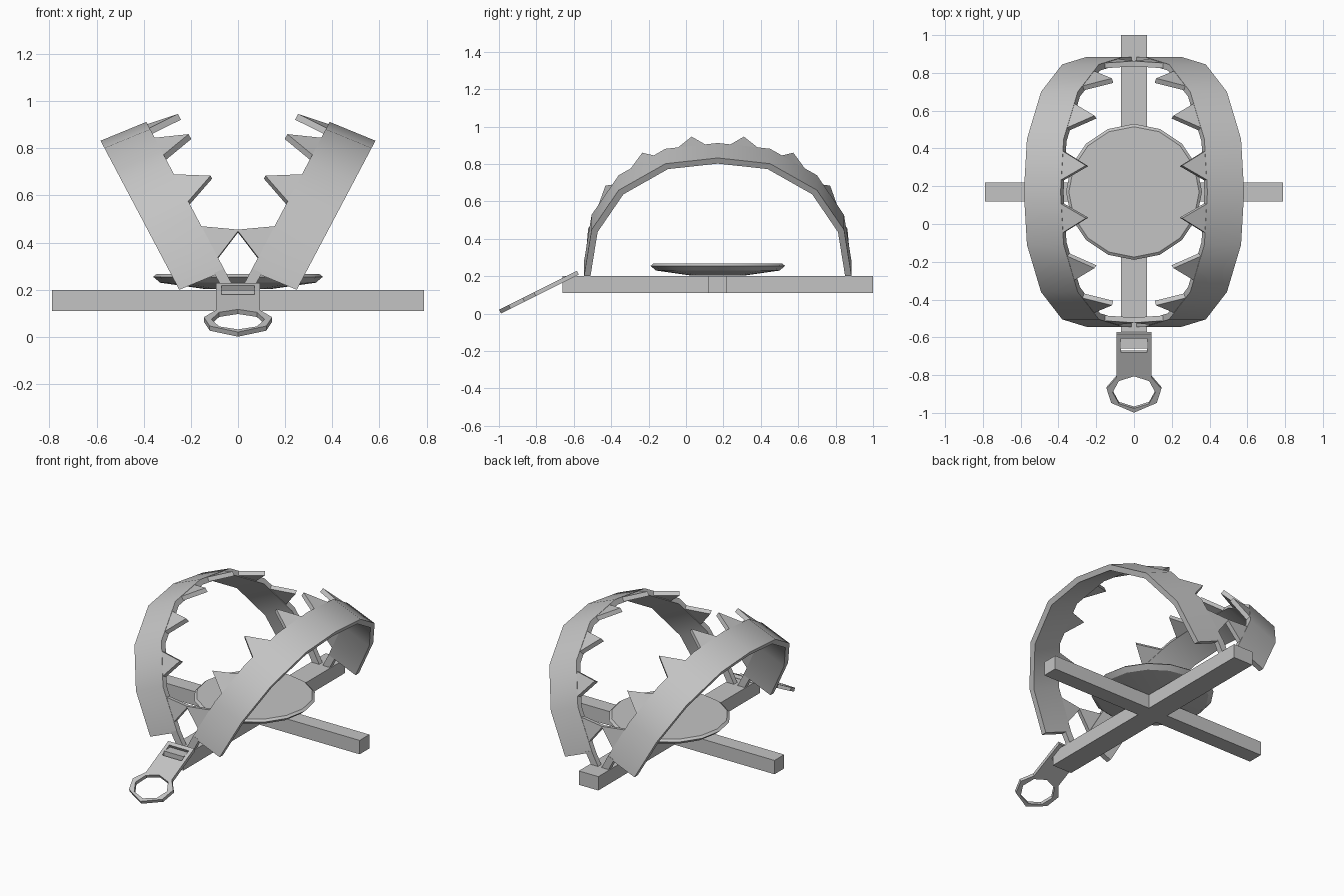
import bpy, bmesh, math
from mathutils import Vector

if "Cube" in bpy.data.objects:
    bpy.data.objects.remove(bpy.data.objects["Cube"])

steel = bpy.data.materials.new("grey steel")
steel.diffuse_color = (0.55, 0.55, 0.55, 1)
steel.use_nodes = True
steel.node_tree.nodes["Principled BSDF"].inputs["Base Color"].default_value = steel.diffuse_color
MID_Y = 0.17                      # centre of the trap along y


def finish(bm, name, smooth=None):
    bmesh.ops.recalc_face_normals(bm, faces=bm.faces)
    me = bpy.data.meshes.new(name)
    bm.to_mesh(me)
    bm.free()
    ob = bpy.data.objects.new(name, me)
    bpy.context.collection.objects.link(ob)
    me.materials.append(steel)
    if smooth:
        bpy.ops.object.select_all(action='DESELECT')
        ob.select_set(True)
        bpy.context.view_layer.objects.active = ob
        bpy.ops.object.shade_smooth_by_angle(angle=math.radians(smooth))
    return ob


def prism(bm, side_a, side_b):
    """Solid between two matching polygons."""
    a = [bm.verts.new(p) for p in side_a]
    b = [bm.verts.new(p) for p in side_b]
    bm.faces.new(a)
    bm.faces.new(b[::-1])
    for i in range(len(a)):
        j = (i + 1) % len(a)
        bm.faces.new((a[i], b[i], b[j], a[j]))


# crossed base bars
w, c = 0.07, 0.05
y0, y1 = MID_Y - c, MID_Y + c
cross = [(-w, -0.66), (w, -0.66), (w, y0), (0.79, y0), (0.79, y1), (w, y1),
         (w, 1.0), (-w, 1.0), (-w, y1), (-0.79, y1), (-0.79, y0), (-w, y0)]
bm = bmesh.new()
prism(bm, [(x, y, 0.11) for x, y in cross], [(x, y, 0.20) for x, y in cross])
finish(bm, "base_cross")

# round trigger plate, dished underneath
bm = bmesh.new()
N = 16
rings = []
for r, z in [(0.345, 0.267), (0.36, 0.255), (0.33, 0.23), (0.14, 0.203)]:
    rings.append([bm.verts.new((r * math.cos(2 * math.pi * i / N),
                                MID_Y + r * math.sin(2 * math.pi * i / N), z))
                  for i in range(N)])
bm.faces.new(rings[0])
bm.faces.new(rings[-1])
for a, b in zip(rings, rings[1:]):
    for i in range(N):
        j = (i + 1) % N
        bm.faces.new((a[i], a[j], b[j], b[i]))
finish(bm, "trigger_plate", 30)

# jaw arc in its tilted plane: (offset along y, distance up the tilt)
half = [(-0.715, 0), (-0.675, 0.28), (-0.53, 0.52), (-0.28, 0.68), (0, 0.715)]
arc = half + [(-y, s) for y, s in half[-2::-1]]
inner_arc = [(y * 0.952, s * 0.952) for y, s in arc]
WIDTH, THICK = 0.21, 0.034


def make_jaw(side, label):
    def P(y, s, w):
        return Vector((side * (0.055 + 0.467 * s + 0.925 * w),
                       MID_Y + y, 0.28 + 0.884 * s - 0.38 * w))

    # curved band
    bm = bmesh.new()
    loop = arc + inner_arc[::-1]
    n, k = len(loop), len(arc)
    a = [bm.verts.new(P(y, s, 0)) for y, s in loop]
    b = [bm.verts.new(P(y, s, WIDTH)) for y, s in loop]
    for i in range(n):
        j = (i + 1) % n
        bm.faces.new((a[i], a[j], b[j], b[i]))
    for v in (a, b):
        for i in range(k - 1):
            bm.faces.new((v[i], v[i + 1], v[n - 2 - i], v[n - 1 - i]))
    finish(bm, label + "_jaw_band", 40)

    # narrow hinge tabs running down into the base bar
    bm = bmesh.new()
    for e in (-1, 1):
        ys = (e * 0.715, e * 0.681)
        prism(bm, [P(ys[0], s, w) for s, w in [(-0.1, 0), (0.01, 0), (0.01, 0.045), (-0.1, 0.045)]],
                  [P(ys[1], s, w) for s, w in [(-0.1, 0), (0.01, 0), (0.01, 0.045), (-0.1, 0.045)]])
    finish(bm, label + "_jaw_hinges")

    # one triangular tooth on each arc segment
    bm = bmesh.new()
    for p, q in zip(arc, arc[1:]):
        p, q = Vector(p), Vector(q)
        t = (q - p).normalized()
        inward = Vector((t.y, -t.x))
        m = (p + q) / 2

        def tri(depth):
            c = m + inward * depth
            return [P(*(c - t * 0.08), 0.008), P(*(c + t * 0.08), 0.008), P(*c, -0.135)]
        prism(bm, tri(0.002), tri(THICK - 0.004))
    finish(bm, label + "_jaw_teeth")


make_jaw(1, "right")
make_jaw(-1, "left")

# sloping anchor tag with slot and ring
side = [(0.093, 0), (0.093, -0.257), (0.145, -0.324), (0.12, -0.408)]
outline = side + [(0, -0.465)] + [(-x, y) for x, y in side[::-1]]
slot = [(0.07, -0.025), (0.07, -0.108), (-0.07, -0.108), (-0.07, -0.025)]
hole = [(0.113 * math.sin(i * math.pi / 4), -0.345 + 0.095 * math.cos(i * math.pi / 4))
        for i in range(8)]
cu = bpy.data.curves.new("anchor_tag", 'CURVE')
cu.dimensions = '2D'
cu.fill_mode = 'BOTH'
cu.extrude = 0.011
for pts in (outline, slot, hole):
    sp = cu.splines.new('POLY')
    sp.points.add(len(pts) - 1)
    for pt, (x, y) in zip(sp.points, pts):
        pt.co = (x, y, 0, 1)
    sp.use_cyclic_u = True
cu.materials.append(steel)
tag = bpy.data.objects.new("anchor_tag", cu)
bpy.context.collection.objects.link(tag)
tag.location = (0, -0.578, 0.219)
tag.rotation_euler = (math.radians(26.6), 0, 0)
bpy.ops.object.select_all(action='DESELECT')
tag.select_set(True)
bpy.context.view_layer.objects.active = tag
bpy.ops.object.convert(target='MESH')
bpy.ops.object.shade_flat()
